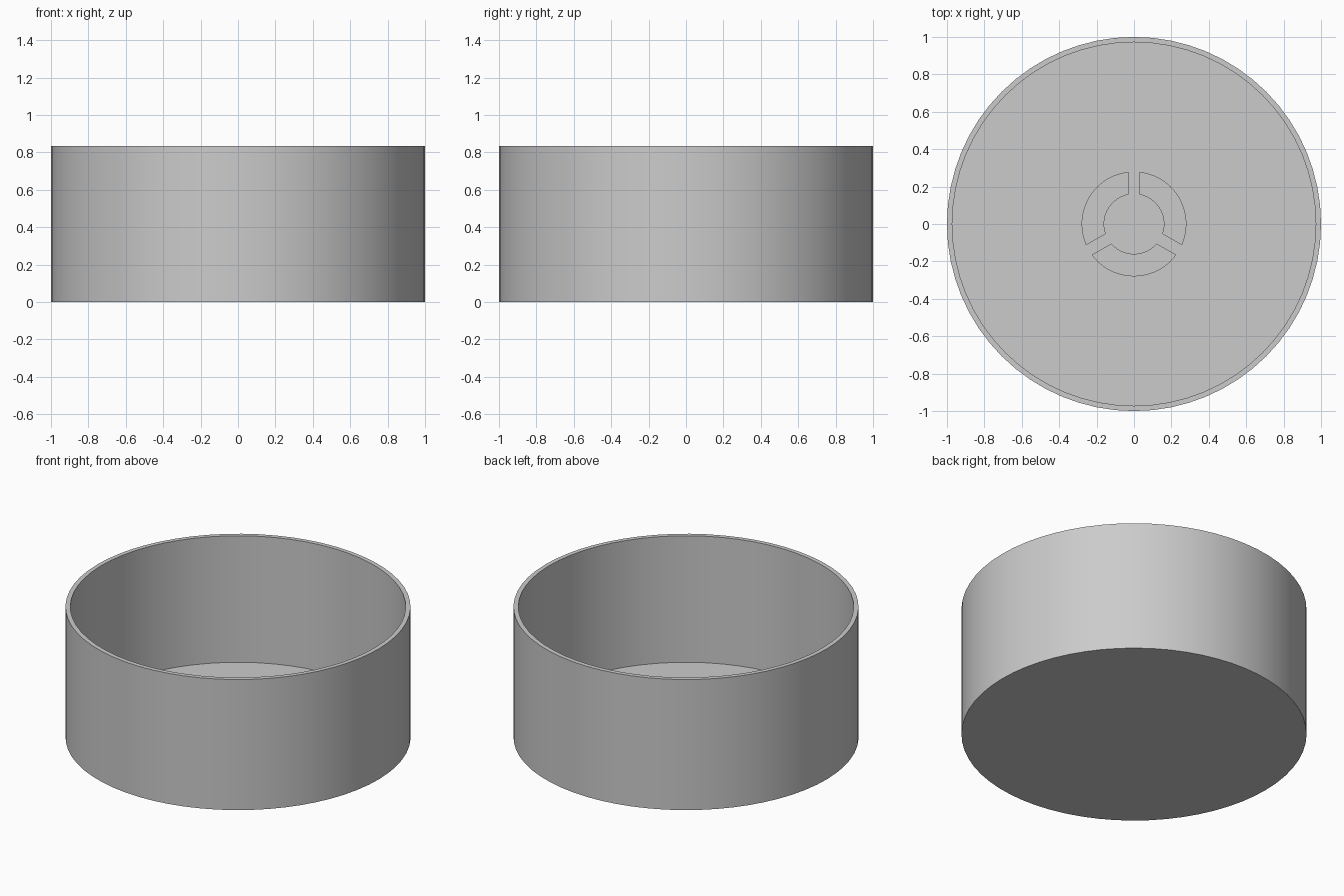
import bpy, bmesh
from math import pi, sin, cos, asin

if "Cube" in bpy.data.objects:
    bpy.data.objects.remove(bpy.data.objects["Cube"], do_unlink=True)

RADIUS, HEIGHT = 1.0, 0.835
WALL, FLOOR = 0.028, 0.026
SIDES = 64

grey = bpy.data.materials.new("light_grey")
grey.use_nodes = True
colour = (0.6, 0.6, 0.6, 1)
grey.diffuse_color = colour
grey.node_tree.nodes["Principled BSDF"].inputs["Base Color"].default_value = colour


def finish(name, bm):
    bmesh.ops.recalc_face_normals(bm, faces=bm.faces)
    mesh = bpy.data.meshes.new(name)
    bm.to_mesh(mesh)
    bm.free()
    mesh.materials.append(grey)
    obj = bpy.data.objects.new(name, mesh)
    bpy.context.collection.objects.link(obj)
    bpy.ops.object.select_all(action="DESELECT")
    obj.select_set(True)
    bpy.context.view_layer.objects.active = obj
    bpy.ops.object.shade_smooth_by_angle(angle=pi / 6)
    return obj


def ring(bm, radius, z):
    return [bm.verts.new((radius * cos(2 * pi * i / SIDES),
                          radius * sin(2 * pi * i / SIDES), z)) for i in range(SIDES)]


# Open round tub: outer wall, rim, inner wall, with flat base and floor
bm = bmesh.new()
inner = RADIUS - WALL
loops = [ring(bm, r, z) for r, z in
         ((RADIUS, 0), (RADIUS, HEIGHT), (inner, HEIGHT), (inner, FLOOR))]
for a, b in zip(loops, loops[1:]):
    for i in range(SIDES):
        j = (i + 1) % SIDES
        bm.faces.new((a[i], a[j], b[j], b[i]))
bm.faces.new(loops[0])
bm.faces.new(loops[-1])
finish("tub", bm)


# Three curved hub segments with parallel-sided gaps between them
def hub_segment(name, middle, r_in=0.16, r_out=0.28, gap=0.06, top=0.1, steps=20):
    bm = bmesh.new()
    outline = []
    for radius, direction in ((r_out, 1), (r_in, -1)):
        half = pi / 3 - asin(gap / 2 / radius)
        for i in range(steps + 1):
            a = middle + direction * half * (2 * i / steps - 1)
            outline.append(bm.verts.new((radius * cos(a), radius * sin(a), FLOOR)))
    base = bm.faces.new(outline)
    grown = bmesh.ops.extrude_face_region(bm, geom=[base], use_keep_orig=True)["geom"]
    bmesh.ops.translate(bm, vec=(0, 0, top - FLOOR),
                        verts=[v for v in grown if isinstance(v, bmesh.types.BMVert)])
    finish(name, bm)


for name, turn in (("hub_segment_left", 0), ("hub_segment_right", 1), ("hub_segment_front", 2)):
    hub_segment(name, pi / 6 + turn * 2 * pi / 3 if turn < 2 else -pi / 2)
